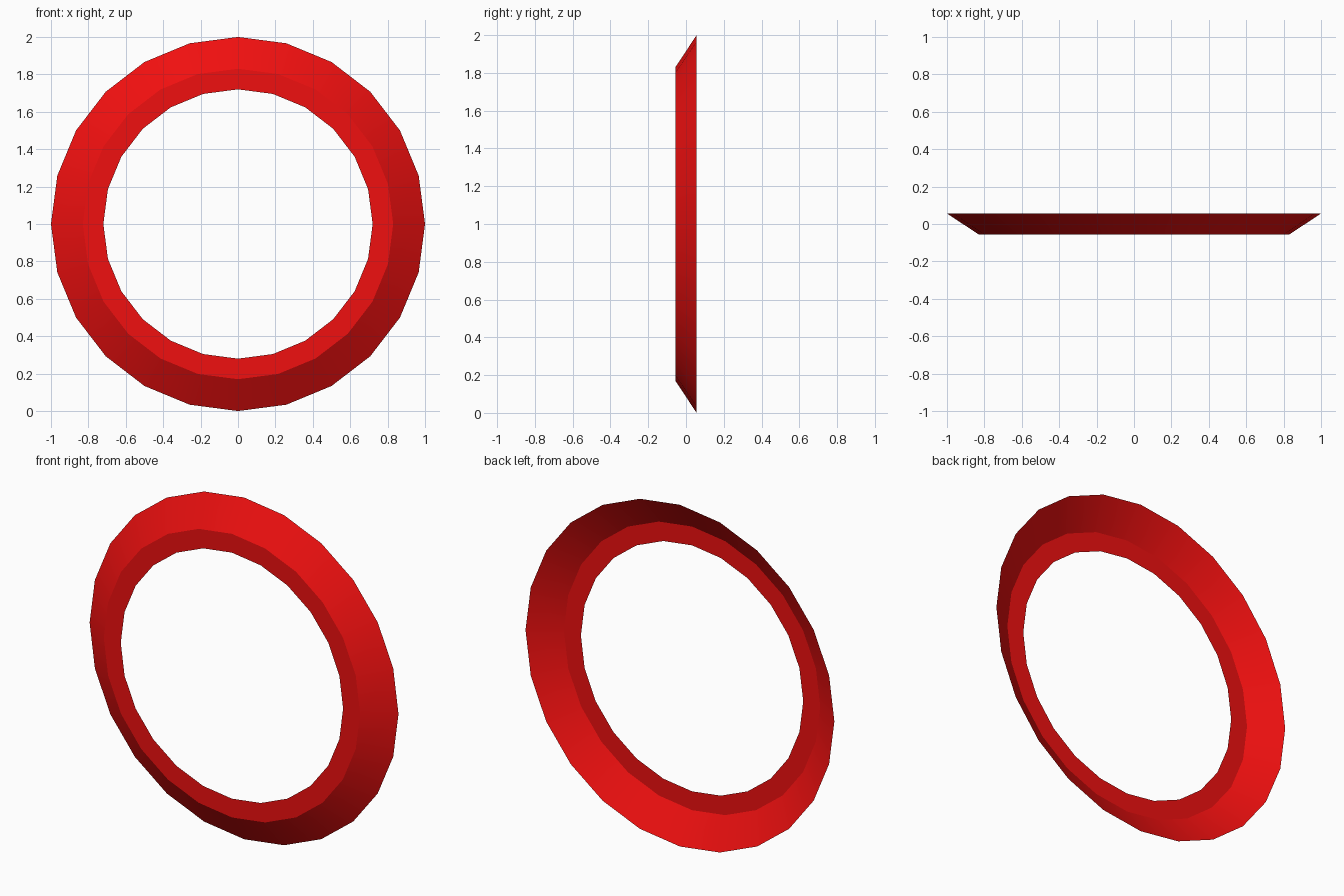
import bpy, bmesh
from math import cos, sin, radians, tau

if "Cube" in bpy.data.objects:
    bpy.data.objects.remove(bpy.data.objects["Cube"])

SIDES = 24
# (radius, y) from the inner lip out to the rear rim: thin open sheet
PROFILE = [(0.72, -0.056), (0.83, -0.056), (1.0, 0.056)]

# Flat front lip and flared outer band
bm = bmesh.new()
rings = [[bm.verts.new((r * cos(tau * i / SIDES), y, 1 + r * sin(tau * i / SIDES)))
          for i in range(SIDES)] for r, y in PROFILE]
for inner, outer in zip(rings, rings[1:]):
    for i in range(SIDES):
        j = (i + 1) % SIDES
        bm.faces.new((inner[i], outer[i], outer[j], inner[j]))
mesh = bpy.data.meshes.new("trim_ring")
bm.to_mesh(mesh)
bm.free()

ring = bpy.data.objects.new("trim_ring", mesh)
bpy.context.collection.objects.link(ring)

# Red paint
red = bpy.data.materials.new("red")
red.diffuse_color = (0.87, 0.005, 0.005, 1)
red.use_nodes = True
red.node_tree.nodes["Principled BSDF"].inputs["Base Color"].default_value = red.diffuse_color
mesh.materials.append(red)

# Smooth around the ring, crisp crease between lip and band
bpy.context.view_layer.objects.active = ring
ring.select_set(True)
bpy.ops.object.shade_smooth_by_angle(angle=radians(25))
